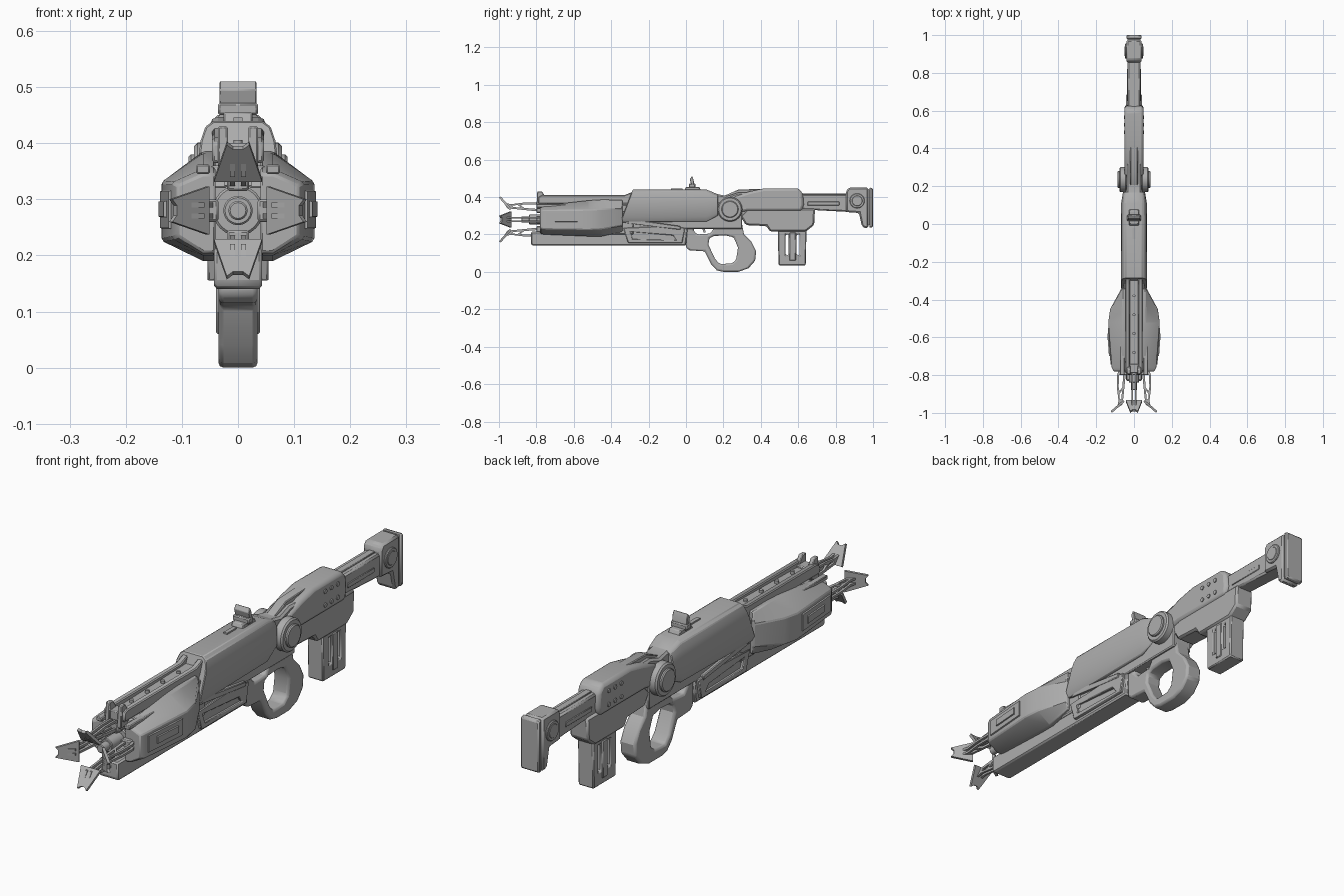
import bpy, bmesh, math
from mathutils import Matrix, Vector

if "Cube" in bpy.data.objects:
    bpy.data.objects.remove(bpy.data.objects["Cube"])

grey = bpy.data.materials.new("gunmetal grey")
grey.diffuse_color = (0.42, 0.42, 0.42, 1)
grey.use_nodes = True
grey.node_tree.nodes["Principled BSDF"].inputs["Base Color"].default_value = grey.diffuse_color
AXIS_Z = 0.28  # bore height


def finish(bm, name, bevel=0.0, seg=1):
    bmesh.ops.recalc_face_normals(bm, faces=bm.faces)
    me = bpy.data.meshes.new(name)
    bm.to_mesh(me)
    bm.free()
    me.materials.append(grey)
    ob = bpy.data.objects.new(name, me)
    bpy.context.collection.objects.link(ob)
    if bevel:
        m = ob.modifiers.new("bevel", 'BEVEL')
        m.width, m.segments, m.limit_method = bevel, seg, 'ANGLE'
        m.angle_limit = math.radians(35)
    bpy.ops.object.select_all(action='DESELECT')
    bpy.context.view_layer.objects.active = ob
    ob.select_set(True)
    bpy.ops.object.shade_smooth_by_angle(angle=math.radians(32))
    return ob


def prism(name, pts, x0, x1, holes=(), bevel=0.0, seg=1):
    """Side profile (y, z) with optional holes, extruded across x."""
    bm = bmesh.new()
    edges = []
    for loop in [pts, *holes]:
        vs = [bm.verts.new((x0, y, z)) for y, z in loop]
        if holes:
            edges += [bm.edges.new((vs[i - 1], vs[i])) for i in range(len(vs))]
        else:
            bm.faces.new(vs)
    if holes:
        bmesh.ops.triangle_fill(bm, use_beauty=True, edges=edges, normal=(1, 0, 0))
    ext = bmesh.ops.extrude_face_region(bm, geom=bm.faces[:])
    vs = [g for g in ext["geom"] if isinstance(g, bmesh.types.BMVert)]
    bmesh.ops.translate(bm, vec=(x1 - x0, 0, 0), verts=vs)
    return finish(bm, name, bevel, seg)


def mid(name, pts, w, holes=(), bevel=0.0, seg=1):
    return prism(name, pts, -w, w, holes, bevel, seg)


def rect(y0, y1, z0, z1):
    return [(y0, z0), (y1, z0), (y1, z1), (y0, z1)]


def loft(name, rings, bevel=0.0):
    bm = bmesh.new()
    loops = [[bm.verts.new(p) for p in r] for r in rings]
    n = len(loops[0])
    for a, b in zip(loops, loops[1:]):
        for i in range(n):
            bm.faces.new((a[i - 1], a[i], b[i], b[i - 1]))
    bm.faces.new(loops[0])
    bm.faces.new(loops[-1])
    return finish(bm, name, bevel)


def hull(name, secs, bevel=0.0):
    """Round-shouldered sections: y, bottom, top, half width, lean of the end."""
    rings = []
    for y, zb, zt, w, lean in secs:
        h = zt - zb
        half = [(.8 * w, zb), (w, zb + .15 * h), (w, zt - .35 * h),
                (.95 * w, zt - .2 * h), (.83 * w, zt - .06 * h), (.62 * w, zt)]
        ring = half + [(-x, z) for x, z in reversed(half)]
        rings.append([(x, y - lean * (zt - z), z) for x, z in ring])
    return loft(name, rings, bevel)


def cyl(name, r, depth, loc, axis, sides=32, bevel=0.0):
    bm = bmesh.new()
    bmesh.ops.create_cone(bm, cap_ends=True, segments=sides, radius1=r, radius2=r, depth=depth)
    rot = Vector((0, 0, 1)).rotation_difference(Vector(axis)).to_matrix().to_4x4()
    bmesh.ops.transform(bm, matrix=Matrix.Translation(loc) @ rot, verts=bm.verts)
    return finish(bm, name, bevel)


# Main body shell and the bridge behind it
hull("body_shell", [(-.285, .265, .44, .07, .38), (.11, .27, .44, .068, 0), (.17, .30, .415, .058, 0)], .003)
mid("body_core", rect(-.40, .30, .23, .37), .045, bevel=.004)
mid("bridge", [(.10, .28), (.45, .28), (.45, .42), (.28, .425), (.22, .405), (.15, .42), (.10, .43)], .04, bevel=.008)
mid("bridge_rail", [(.19, .40), (.28, .44), (.44, .445), (.44, .41), (.28, .41)], .02, bevel=.003)

# Fore-end: core, upper channel and front tab
mid("fore_core", rect(-.74, -.28, .20, .36), .05, bevel=.005)
mid("upper_bed", [(-.78, .325), (-.28, .325), (-.28, .40), (-.76, .39)], .025)
for s in (-1, 1):
    prism("upper_rail", [(-.79, .365), (-.28, .365), (-.28, .43), (-.33, .41), (-.77, .41), (-.79, .40)],
          s * .022, s * .046, bevel=.004)
    prism("upper_cheek", [(-.76, .32), (-.28, .32), (-.28, .358), (-.74, .358)], s * .02, s * .056, bevel=.003)
    prism("front_tab", [(-.80, .34), (-.75, .34), (-.75, .40), (-.77, .43), (-.795, .43)],
          s * .018, s * .036, bevel=.003)
mid("front_bridge", rect(-.79, -.74, .35, .40), .034, bevel=.004)
for y in (-.68, -.58, -.48, -.38):
    cyl("channel_stud", .008, .012, (0, y, .40), (0, 0, 1), 12)

# Lower rail with framed triangular windows
mid("lower_rail", [(-.83, .15), (-.82, .14), (0, .14), (.01, .25), (-.34, .245), (-.40, .215), (-.83, .215)],
    .043, bevel=.006)
for s in (-1, 1):
    prism("window_frame", [(-.335, .235), (-.31, .155), (-.02, .155), (-.005, .235), (-.10, .245)],
          s * .04, s * .054, [[(-.30, .215), (-.285, .175), (-.05, .17), (-.07, .195)]], bevel=.003)
    prism("upper_lip", [(-.33, .262), (-.28, .28), (-.03, .245), (-.03, .225)], s * .04, s * .058, bevel=.003)

# Side pods, with outer armour panels
for s in (-1, 1):
    rings = []
    for y, xo, ol, oh, il, ih in [(-.78, .108, .235, .325, .205, .345), (-.76, .118, .23, .33, .20, .355),
                                  (-.52, .136, .226, .331, .19, .382), (-.45, .126, .23, .335, .19, .386),
                                  (-.34, .066, .25, .335, .215, .385)]:
        rings.append([(s * x, y, z) for x, z in
                      [(.04, il), (.062, il), (xo, ol), (xo, oh), (.062, ih), (.04, ih)]])
    loft("side_pod", rings, .004)
    # panels follow the outward slope of the pod side
    for name, y0, y1, z0, z1, t in [("pod_panel", -.745, -.55, .245, .318, .005),
                                    ("pod_panel_inset", -.70, -.58, .265, .30, .010)]:
        loft(name, [[(s * (.118 + (y + .76) * .075 + d), y, z)
                     for d, z in [(-.006, z0), (t, z0 + .004), (t, z1 - .004), (-.006, z1)]]
                    for y in (y0, y1)])
    prism("pod_bar", rect(-.80, -.55, .345, .362), s * .05, s * .075, bevel=.003)

# Barrel and muzzle hub
cyl("barrel", .026, .30, (0, -.69, AXIS_Z), (0, 1, 0), 32, .003)
cyl("muzzle_tip", .017, .06, (0, -.85, AXIS_Z), (0, 1, 0), 24, .003)
cyl("muzzle_hub", .045, .04, (0, -.745, AXIS_Z), (0, 1, 0), 24, .004)

# Four muzzle prongs: truss arm and flared fin, built upright then turned round the bore
FIN = [(-.043, .052), (.043, .052), (.02, .118), (.009, .110), (-.009, .110), (-.02, .118)]
ARM = [(-.955, .060), (-.74, .038), (-.74, .066), (-.80, .090), (-.87, .090), (-.935, .082), (-.975, .090)]
HOLES = [[(-.925, .067), (-.88, .063), (-.90, .077), (-.93, .075)],
         [(-.865, .062), (-.80, .057), (-.80, .080), (-.865, .081), (-.885, .077)]]
for k in range(4):
    turn = Matrix.Translation((0, 0, AXIS_Z)) @ Matrix.Rotation(k * math.pi / 2, 4, 'Y')
    fin = loft("prong_fin", [[(u, -.94 - (r - .052) * .88 + d, r + d * .6) for u, r in FIN]
                             for d in (-.002, .008)])
    arms = [prism("prong_arm", ARM, s * .005, s * .014, HOLES) for s in (-1, 1)]
    root = mid("prong_root", rect(-.80, -.72, .035, .075), .02, bevel=.004)
    for ob in [fin, root, *arms]:
        ob.data.transform(turn)

# Pivot discs on both sides
for s in (-1, 1):
    cyl("pivot_disc", .066, .04, (s * .058, .235, .335), (1, 0, 0), 40, .006)
    cyl("pivot_cap", .045, .02, (s * .078, .235, .335), (1, 0, 0), 40, .004)

# Looped grip with trigger guard
mid("grip_loop",
    [(0, .25), (0, .13), (.02, .115), (.10, .11), (.135, .04), (.165, .008), (.20, 0), (.28, 0), (.335, .02),
     (.37, .06), (.375, .11), (.35, .16), (.31, .20), (.295, .28), (.02, .28)], .035,
    [[(.04, .222), (.055, .26), (.12, .265), (.15, .235), (.13, .205), (.06, .20)],
     [(.12, .145), (.125, .18), (.15, .192), (.21, .195), (.255, .185), (.278, .13), (.268, .065), (.245, .045),
      (.18, .042), (.155, .07)]], .009, 2)
mid("trigger", [(.10, .27), (.12, .27), (.10, .235), (.105, .21), (.095, .21), (.085, .235)], .01)

# Rear receiver, bolts, magazine well and magazine
mid("rear_receiver", [(.25, .31), (.33, .325), (.62, .325), (.63, .36), (.625, .42), (.60, .447), (.42, .447),
                      (.34, .43), (.25, .40)], .05, bevel=.014, seg=2)
for s in (-1, 1):
    for y in (.485, .525, .565):
        for z in (.41, .355):
            cyl("receiver_bolt", .009, .008, (s * .05, y, z), (1, 0, 0), 12)
mid("magazine_well", [(.33, .34), (.69, .34), (.685, .25), (.64, .215), (.45, .215), (.43, .245), (.32, .25), (.29, .30)],
    .042, bevel=.008)
mid("magazine", [(.49, .25), (.645, .25), (.64, .035), (.495, .035)], .035,
    [rect(.533, .548, .09, .20), rect(.592, .607, .09, .20)], .005)
mid("magazine_rib", rect(.553, .587, .06, .21), .039, bevel=.003)

# Stock arm, butt and butt discs
mid("stock_arm", [(.60, .335), (.88, .32), (.88, .415), (.60, .415)], .034, bevel=.007)
mid("stock_ridge", rect(.62, .87, .405, .42), .014, bevel=.002)
for s in (-1, 1):
    prism("stock_strip", rect(.65, .82, .355, .375), s * .03, s * .037, bevel=.002)
    cyl("butt_disc", .040, .01, (s * .042, .915, .38), (1, 0, 0), 32, .003)
    cyl("butt_disc_cap", .029, .014, (s * .042, .915, .38), (1, 0, 0), 32, .003)
mid("butt", [(.855, .32), (.925, .315), (.94, .245), (.955, .235), (.975, .235), (.975, .45), (.87, .45), (.855, .43)],
    .041, bevel=.008)
mid("butt_pad", [(.98, .235), (1, .24), (1, .445), (.98, .452)], .041, bevel=.005)
mid("butt_joint", rect(.97, .985, .25, .44), .034)

# Flip-up sight
mid("sight_base", [(-.01, .435), (.08, .435), (.07, .455), (0, .455)], .026, bevel=.003)
mid("sight_hinge", rect(.015, .05, .45, .472), .036, bevel=.004)
mid("sight_plate", [(.03, .46), (.045, .46), (.04, .495), (.032, .512), (.02, .495)], .033, bevel=.002)
mid("top_ridge", rect(-.08, -.02, .435, .446), .008)
